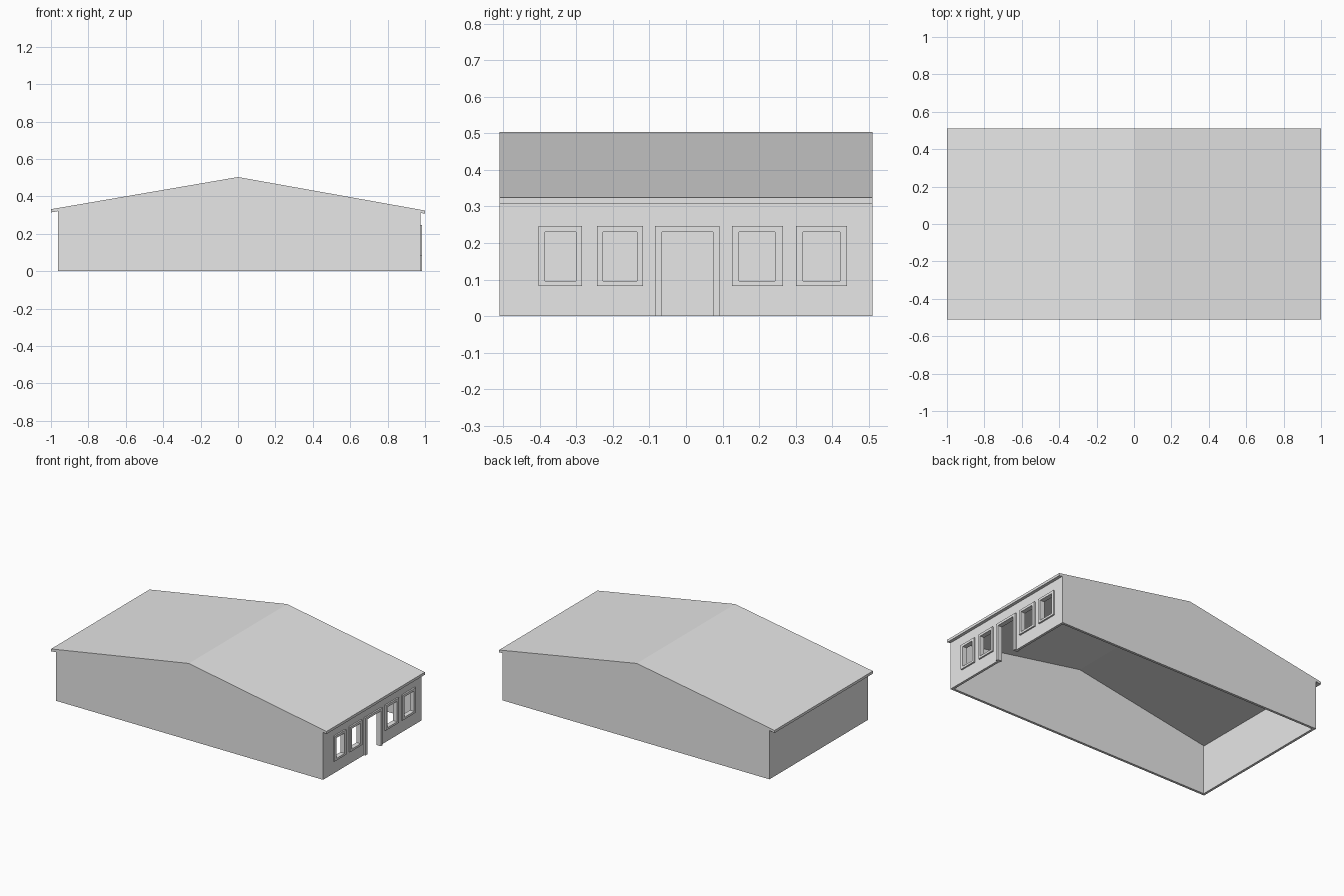
import bpy
import bmesh
from mathutils import Vector

cube = bpy.data.objects.get("Cube")
if cube:
    bpy.data.objects.remove(cube, do_unlink=True)

grey = bpy.data.materials.new("plain grey")
grey.use_nodes = True
grey.diffuse_color = (0.8, 0.8, 0.8, 1)
grey.node_tree.nodes["Principled BSDF"].inputs["Base Color"].default_value = (0.8, 0.8, 0.8, 1)


def finish(name, bm):
    bmesh.ops.recalc_face_normals(bm, faces=bm.faces)
    mesh = bpy.data.meshes.new(name)
    bm.to_mesh(mesh)
    bm.free()
    mesh.materials.append(grey)
    ob = bpy.data.objects.new(name, mesh)
    bpy.context.collection.objects.link(ob)
    return ob


def prism(bm, outline, depth):
    """Extrude a closed outline of 3D points along the depth vector."""
    face = bm.faces.new([bm.verts.new(p) for p in outline])
    out = bmesh.ops.extrude_face_region(bm, geom=[face])
    moved = [g for g in out["geom"] if isinstance(g, bmesh.types.BMVert)]
    bmesh.ops.translate(bm, verts=moved, vec=Vector(depth))


def block(bm, x, y, z):
    corners = [(x[0], y[0], z[0]), (x[0], y[1], z[0]), (x[0], y[1], z[1]), (x[0], y[0], z[1])]
    prism(bm, corners, (x[1] - x[0], 0, 0))


LEFT, RIGHT, DEPTH = -0.963, 0.975, 0.51
WALL = 0.016
ROOF = 0.017
EAVE_L, EAVE_R, RIDGE = 0.331, 0.324, 0.503


def roof_top(x):
    eave = EAVE_L if x < 0 else EAVE_R
    return RIDGE + (eave - RIDGE) * abs(x)


def underside(x):
    return roof_top(x) - ROOF


# Roof: one bent slab with level-cut eaves
bm = bmesh.new()
xs = (-1, 0, 1)
outline = [(x, -DEPTH, roof_top(x)) for x in xs] + [(x, -DEPTH, underside(x)) for x in reversed(xs)]
prism(bm, outline, (0, 2 * DEPTH, 0))
finish("roof", bm)

# Long gabled walls
for name, y, step in (("front_gable_wall", -DEPTH, WALL), ("back_gable_wall", DEPTH, -WALL)):
    bm = bmesh.new()
    prism(bm, [(LEFT, y, 0), (RIGHT, y, 0), (RIGHT, y, underside(RIGHT)),
               (0, y, underside(0)), (LEFT, y, underside(LEFT))], (0, step, 0))
    finish(name, bm)

# Plain end wall
inner = DEPTH - WALL
bm = bmesh.new()
block(bm, (LEFT, LEFT + WALL), (-inner, inner), (0, underside(LEFT)))
finish("blank_end_wall", bm)

# Entrance wall with openings: outer and inner edges along the wall
bm = bmesh.new()
block(bm, (RIGHT - WALL, RIGHT), (-inner, inner), (0, underside(RIGHT)))
entrance = finish("entrance_wall", bm)

HEAD, FRAME_TOP = 0.23, 0.246
SILL, FRAME_BOTTOM = 0.096, 0.082
openings = [
    ("window_frame_1", (-0.404, -0.284), (-0.386, -0.301), True),
    ("window_frame_2", (-0.243, -0.117), (-0.227, -0.134), True),
    ("door_frame", (-0.085, 0.092), (-0.066, 0.074), False),
    ("window_frame_3", (0.126, 0.265), (0.145, 0.244), True),
    ("window_frame_4", (0.301, 0.44), (0.32, 0.421), True),
]

cut = bmesh.new()
for name, outer, hole, is_window in openings:
    bottom = SILL if is_window else 0
    block(cut, (RIGHT - 0.1, RIGHT + 0.1), hole, (bottom if is_window else -0.1, HEAD))
    # Surround of two posts, a head and, on windows, a sill
    frame = bmesh.new()
    reach = (RIGHT - WALL - 0.005, RIGHT + 0.01)
    block(frame, reach, (outer[0], hole[0]), (bottom, HEAD))
    block(frame, reach, (hole[1], outer[1]), (bottom, HEAD))
    block(frame, reach, outer, (HEAD, FRAME_TOP))
    if is_window:
        block(frame, reach, outer, (FRAME_BOTTOM, SILL))
    finish(name, frame)

# Cut the openings through the entrance wall
cutter = finish("opening_cutter", cut)
cutter.hide_render = True
boolean = entrance.modifiers.new("openings", "BOOLEAN")
boolean.operation = "DIFFERENCE"
boolean.solver = "EXACT"
boolean.object = cutter
bpy.context.view_layer.objects.active = entrance
bpy.ops.object.modifier_apply(modifier=boolean.name)
bpy.data.objects.remove(cutter, do_unlink=True)
